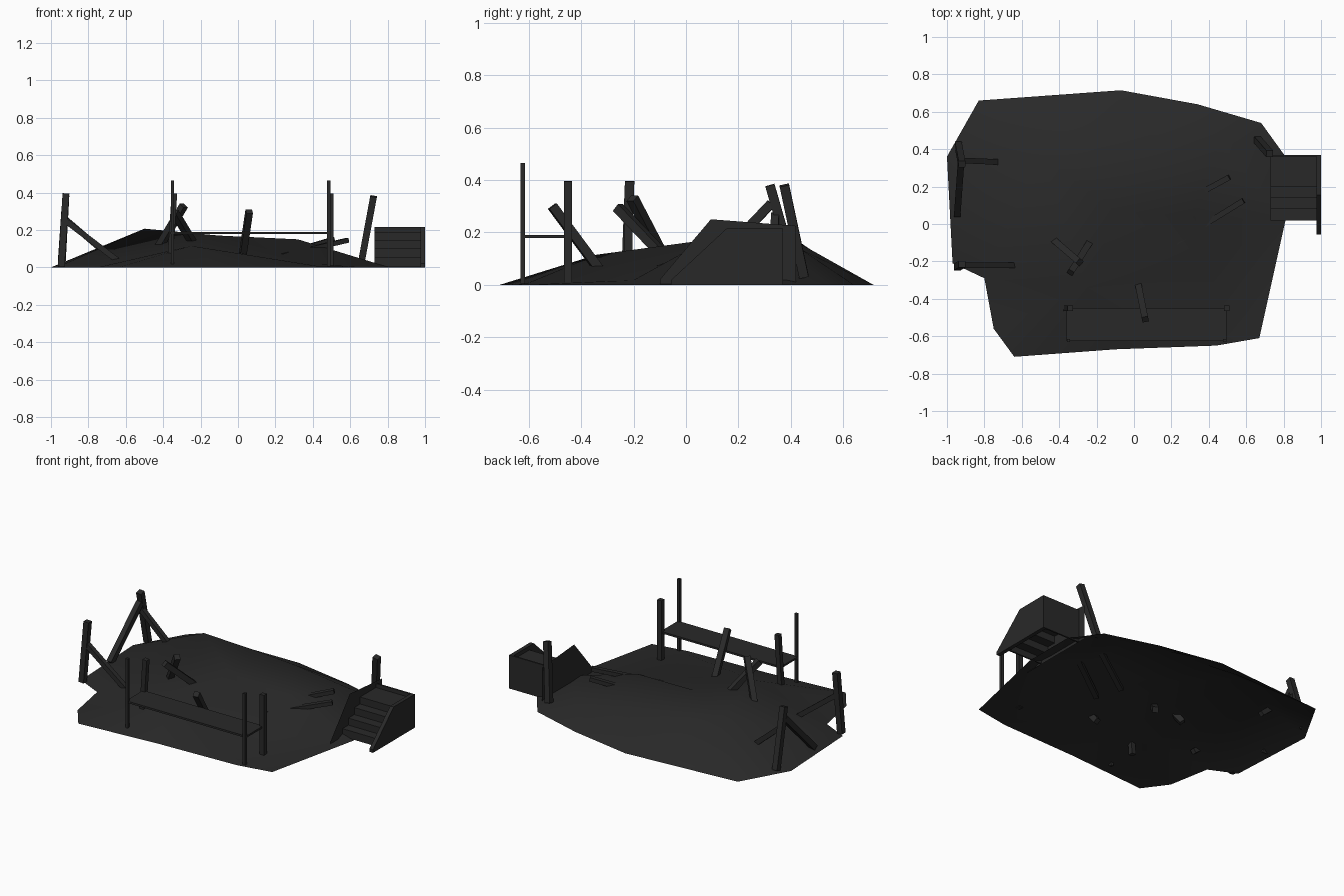
import bpy
from mathutils import Vector
from mathutils.geometry import delaunay_2d_cdt

if "Cube" in bpy.data.objects:
    bpy.data.objects.remove(bpy.data.objects["Cube"])

dark = bpy.data.materials.new("charcoal")
dark.diffuse_color = (0.022, 0.022, 0.022, 1)
dark.use_nodes = True
dark.node_tree.nodes["Principled BSDF"].inputs["Base Color"].default_value = dark.diffuse_color


def make(name, verts, faces):
    me = bpy.data.meshes.new(name)
    me.from_pydata(verts, [], faces)
    me.materials.append(dark)
    ob = bpy.data.objects.new(name, me)
    bpy.context.collection.objects.link(ob)
    return ob


def hexa(name, c):
    return make(name, c, [(0, 3, 2, 1), (4, 5, 6, 7), (0, 1, 5, 4),
                          (1, 2, 6, 5), (2, 3, 7, 6), (3, 0, 4, 7)])


def box(name, x0, x1, y0, y1, z0, z1):
    return hexa(name, [(x, y, z) for z in (z0, z1)
                       for x, y in ((x0, y0), (x1, y0), (x1, y1), (x0, y1))])


def beam(name, a, b, w=0.036, t=None):
    """Square timber between two points."""
    a, b, t = Vector(a), Vector(b), t or w
    d = (b - a).normalized()
    ref = Vector((0, 1, 0)) if abs(d.z) > 0.9 else Vector((0, 0, 1))
    u = d.cross(ref).normalized() * w / 2
    v = d.cross(u).normalized() * t / 2
    return hexa(name, [p + s * u + r * v for p in (a, b)
                       for s, r in ((-1, -1), (1, -1), (1, 1), (-1, 1))])


# Low-poly earth mound, open underneath, softly shaded
outline = [(-.83, .66), (-.07, .715), (.34, .64), (.68, .54), (.81, .36), (.81, .02),
           (.67, -.61), (.44, -.65), (-.10, -.67), (-.64, -.71), (-.75, -.56),
           (-.80, -.29), (-.97, -.21), (-1, .36)][::-1]
n = len(outline)
peaks = [(-.5, .37, .207), (-.25, -.34, .115), (.32, .04, .15), (-.1, .07, .17),
         (-.2, .43, .16), (.1, .44, .135), (.45, .45, .085),
         (-.25, .64, .02), (.15, .62, .02), (.43, -.2, .018), (.42, -.6, .008)]
pts = [Vector(p) for p in outline] + [Vector(p[:2]) for p in peaks]
ridges = [(n + i, n + j) for i, j in
          ((0, 1), (0, 3), (3, 2), (0, 4), (4, 5), (5, 6), (1, 3), (1, 9), (2, 9), (1, 10))]
vs, _, fs, orig, _, _ = delaunay_2d_cdt(pts, ridges, [list(range(n))], 1, 1e-5)
height = [0] * n + [p[2] for p in peaks]
mound = make("mound", [(v.x, v.y, height[o[0]]) for v, o in zip(vs, orig)], fs)
mound.data.shade_smooth()

# Stairs: thin inner panel, thick outer panel, hollow treads and risers
make("stair_inner_panel", [(.73, -.10, 0), (.73, -.10, .02), (.73, .095, .25),
                           (.73, .42, .225), (.73, .42, 0)], [(0, 1, 2, 3, 4)])
prof = [(-.055, 0), (-.055, .02), (.155, .215), (.37, .215), (.37, 0)]
k = len(prof)
make("stair_outer_panel", [(x, y, z) for x in (.975, 1) for y, z in prof],
     [tuple(range(k)), tuple(range(2 * k - 1, k - 1, -1))]
     + [(i, i + k, (i + 1) % k + k, (i + 1) % k) for i in range(k)])
zs = [.055, .10, .145, .19]
for i, z in enumerate(zs):
    y = .02 + .06 * i
    back = y + .07 if i < 3 else .36
    box("stair_tread", .73, .975, y, back, z - .01, z)
    box("stair_riser", .73, .975, y, y + .01, z - .05, z - .01)
box("stair_back_wall", .73, .975, .36, .37, 0, .215)

# Raised shelf with thin front posts and thick rear posts
box("shelf_board", -.36, .495, -.625, -.45, .178, .19)
for x in (-.35, .485):
    box("shelf_front_post", x - .009, x + .009, -.632, -.614, .005, .465)
beam("shelf_rear_post", (-.365, -.45, .01), (-.34, -.45, .395), .03)
beam("shelf_rear_post", (.495, -.45, .005), (.495, -.45, .395), .03)

# Leaning posts and their braces along the left edge
beam("tripod_post", (-.94, .425, .015), (-.92, .32, .38))
beam("tripod_leg", (-.945, .05, .02), (-.925, .325, .31), .035)
beam("tripod_brace", (-.93, .34, .265), (-.69, .33, .06), .03)
beam("corner_post", (-.945, -.23, .005), (-.92, -.215, .395))
beam("corner_brace", (-.93, -.22, .255), (-.635, -.22, .03), .03)

# Post beside the stairs
beam("stair_post", (.66, .45, .03), (.725, .375, .38))

# Timbers driven through the mound
beam("crossed_stake", (-.435, -.08, .09), (-.29, -.205, .33), .035)
beam("crossed_stake", (-.21, -.055, .08), (-.34, -.26, .295), .035)
beam("lone_stake", (.02, -.31, .03), (.06, -.51, .30), .035)

# Broken planks half buried near the stairs
beam("loose_plank", (.14, .05, .04), (.51, .25, .15), .03, .025)
beam("loose_plank", (.18, -.125, .05), (.585, .125, .145), .03, .025)
